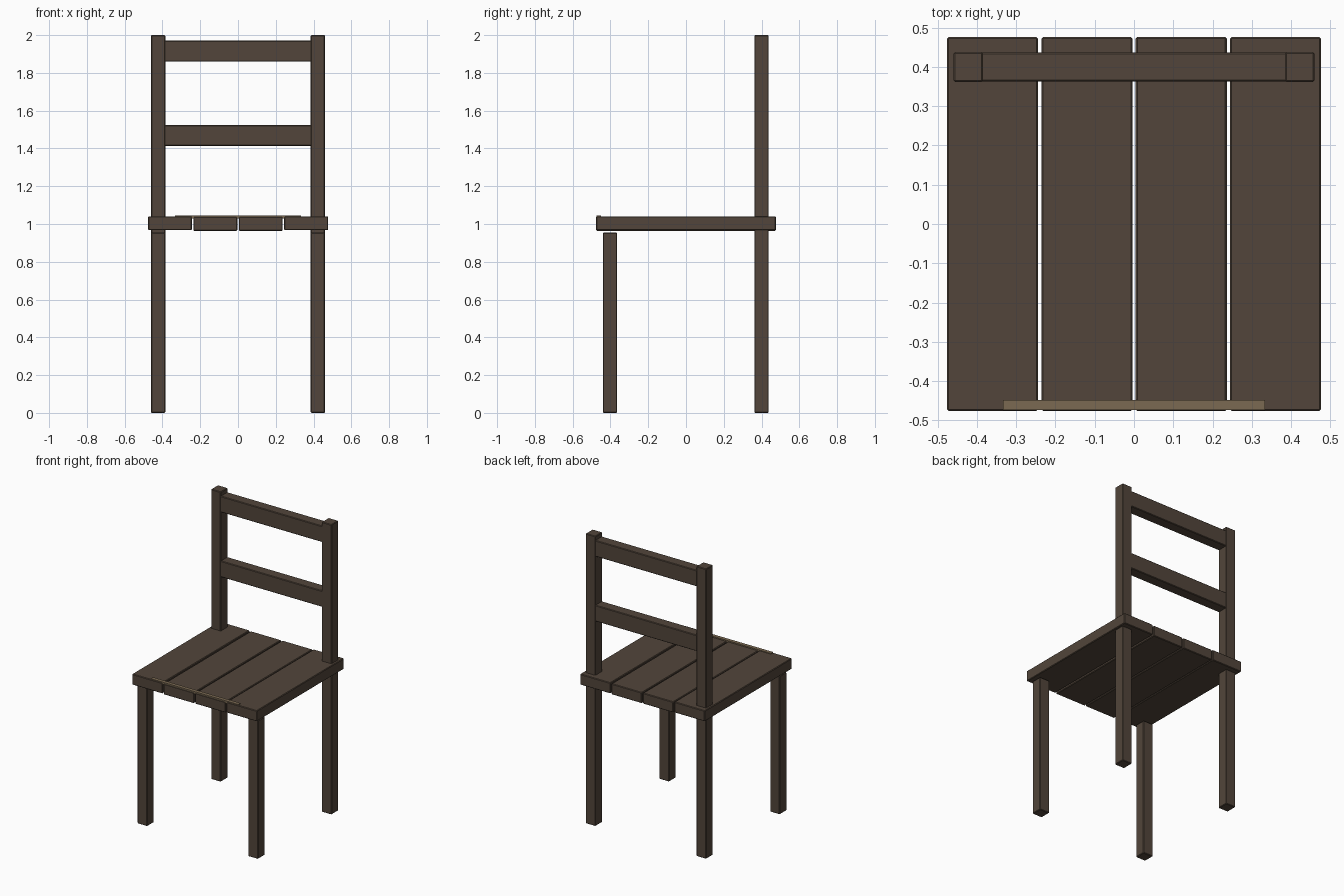
import bpy, bmesh

if "Cube" in bpy.data.objects:
    bpy.data.objects.remove(bpy.data.objects["Cube"])


def material(name, color):
    m = bpy.data.materials.new(name)
    m.diffuse_color = color
    m.use_nodes = True
    m.node_tree.nodes["Principled BSDF"].inputs["Base Color"].default_value = m.diffuse_color
    return m


wood = material("dark_wood", (0.084, 0.060, 0.043, 1))
pale = material("pale_wood", (0.196, 0.142, 0.085, 1))


def board(name, lo, hi, mat=wood, bevel=0.004):
    """Box between two corners with slightly eased edges."""
    bm = bmesh.new()
    bmesh.ops.create_cube(bm, size=1)
    for v in bm.verts:
        for i in range(3):
            v.co[i] = hi[i] if v.co[i] > 0 else lo[i]
    me = bpy.data.meshes.new(name)
    bm.to_mesh(me)
    bm.free()
    me.materials.append(mat)
    ob = bpy.data.objects.new(name, me)
    bpy.context.collection.objects.link(ob)
    if bevel:
        mod = ob.modifiers.new("eased_edges", 'BEVEL')
        mod.width = bevel
        mod.segments = 1
    return ob


# Legs: short front pair, tall back posts
for side, x0 in (("left", -0.46), ("right", 0.385)):
    x1 = x0 + 0.075
    board("front_leg_" + side, (x0, -0.44, 0), (x1, -0.365, 0.955))
    board("back_post_" + side, (x0, 0.362, 0), (x1, 0.438, 2.0))

# Seat slats, the middle two a touch lower
for i, dz in enumerate((0.002, -0.001, -0.001, 0.002)):
    x0 = -0.476 + i * 0.2402
    board(f"seat_slat_{i + 1}", (x0, -0.476, 0.965 + dz), (x0 + 0.232, 0.476, 1.039 + dz))

# Back rails between the posts
for name, z in (("lower_back_rail", 1.413), ("upper_back_rail", 1.86)):
    board(name, (-0.39, 0.363, z), (0.39, 0.437, z + 0.111))

# Thin pale strip along the front edge of the seat
board("front_edge_strip", (-0.334, -0.474, 1.03), (0.334, -0.449, 1.046), pale, 0)
